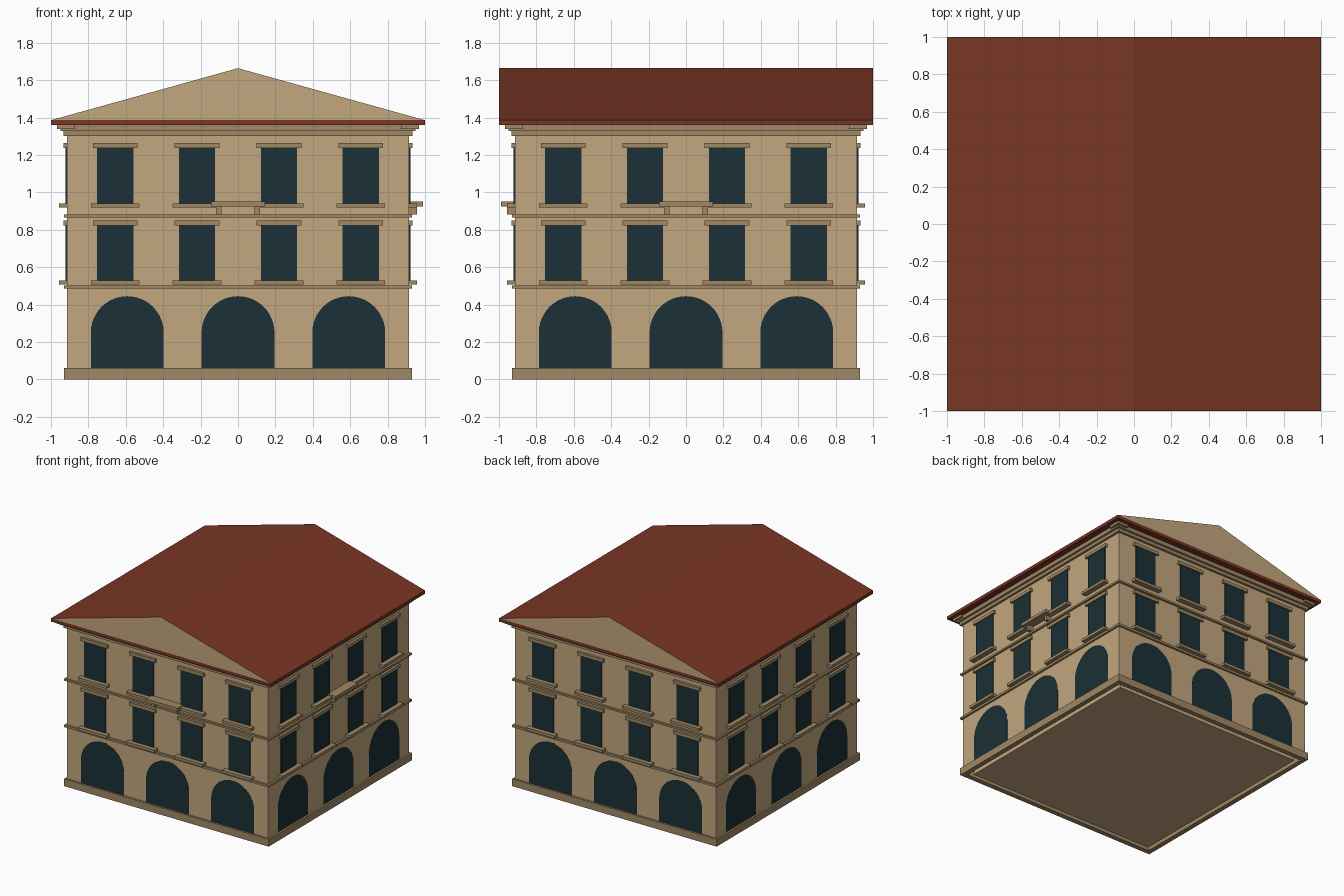
import bpy, bmesh
from math import pi, sin, cos
from mathutils import Matrix, Vector

if "Cube" in bpy.data.objects:
    bpy.data.objects.remove(bpy.data.objects["Cube"])


def material(name, rgb):
    m = bpy.data.materials.new(name)
    m.diffuse_color = (*rgb, 1)
    m.use_nodes = True
    m.node_tree.nodes["Principled BSDF"].inputs["Base Color"].default_value = m.diffuse_color
    return m


WALL = material("sandstone", (0.54, 0.385, 0.21))
TRIM = material("trim_stone", (0.35, 0.25, 0.13))
GLASS = material("dark_glass", (0.011, 0.03, 0.038))
TILE = material("roof_tile", (0.19, 0.037, 0.018))
W = 0.914  # half width of the walls


def finish(name, bm, mat, turn=0):
    bmesh.ops.recalc_face_normals(bm, faces=bm.faces)
    bm.transform(Matrix.Rotation(turn * pi / 2, 4, 'Z'))
    me = bpy.data.meshes.new(name)
    bm.to_mesh(me)
    bm.free()
    me.materials.append(mat)
    ob = bpy.data.objects.new(name, me)
    bpy.context.collection.objects.link(ob)
    return ob


def add_box(bm, x0, x1, y0, y1, z0, z1):
    size = Matrix.Diagonal((x1 - x0, y1 - y0, z1 - z0, 1))
    mid = Matrix.Translation(((x0 + x1) / 2, (y0 + y1) / 2, (z0 + z1) / 2))
    bmesh.ops.create_cube(bm, size=1, matrix=mid @ size)


def boxes(name, mat, turn, items):
    bm = bmesh.new()
    for b in items:
        add_box(bm, *b)
    return finish(name, bm, mat, turn)


def add_prism(bm, points, y0, y1):
    # extrude an xz outline along y
    face = bm.faces.new([bm.verts.new((x, y0, z)) for x, z in points])
    out = bmesh.ops.extrude_face_region(bm, geom=[face])
    moved = [v for v in out['geom'] if isinstance(v, bmesh.types.BMVert)]
    bmesh.ops.translate(bm, verts=moved, vec=Vector((0, y1 - y0, 0)))


def slab(name, half, z0, z1, mat):
    return boxes(name, mat, 0, [(-half, half, -half, half, z0, z1)])


# main walls on an inner core, string courses and stepped cornice
slab("core_base", 0.857, 0, 0.06, WALL)
slab("walls", W, 0.05, 1.36, WALL)
slab("lower_string_course", 0.93, 0.485, 0.503, TRIM)
slab("upper_string_course", 0.93, 0.867, 0.882, TRIM)
slab("cornice_lower", 0.933, 1.302, 1.328, TRIM)
slab("cornice_upper", 0.95, 1.328, 1.36, TRIM)
boxes("cornice_corner_blocks", TRIM, 0,
      [(x - 0.049, x + 0.049, y - 0.049, y + 0.049, 1.34, 1.36)
       for x in (-0.92, 0.92) for y in (-0.92, 0.92)])

# facade details, repeated on all four sides
columns = [-0.656, -0.219, 0.219, 0.656]
rows = [(0.53, 0.822), (0.941, 1.236)]
bays = [(x, z0, z1) for x in columns for z0, z1 in rows]
for turn, side in enumerate(["front", "right", "back", "left"]):
    boxes(side + "_plinth", TRIM, turn, [(-0.93, 0.89, -0.93, -0.89, 0, 0.06)])
    boxes(side + "_windows", GLASS, turn,
          [(x - 0.097, x + 0.097, -0.921, -0.9, a, b) for x, a, b in bays])
    boxes(side + "_window_sills", TRIM, turn,
          [(x - 0.13, x + 0.13, -0.957, -0.9, a - 0.023, a) for x, a, b in bays])
    boxes(side + "_window_lintels", TRIM, turn,
          [(x - 0.12, x + 0.12, -0.934, -0.9, b, b + 0.027) for x, a, b in bays])
    # round-headed ground floor openings
    bm = bmesh.new()
    for cx in (-0.592, 0, 0.592):
        r, spring = 0.195, 0.25
        head = [(cx + r * cos(pi * i / 24), spring + r * sin(pi * i / 24)) for i in range(25)]
        add_prism(bm, [(cx - r, 0.06), (cx + r, 0.06)] + head, -W - 0.001, -0.9)
    finish(side + "_arches", bm, GLASS, turn)
    # small balcony on the two street sides
    if turn < 2:
        boxes(side + "_balcony_slab", TRIM, turn, [(-0.145, 0.145, -0.99, -0.9, 0.925, 0.95)])
        boxes(side + "_balcony_brackets", TRIM, turn,
              [(c - 0.014, c + 0.014, -0.957, -0.9, 0.882, 0.925) for c in (-0.103, 0.103)])

# roof: eaves slab, tiled prism and stone gable ends
slab("eaves", 1.0, 1.36, 1.386, TILE)
bm = bmesh.new()
add_prism(bm, [(-1, 1.386), (1, 1.386), (0, 1.664)], -1, 1)
roof = finish("gable_roof", bm, TILE)
roof.data.materials.append(WALL)
for p in roof.data.polygons:
    if abs(p.normal.y) > 0.9:
        p.material_index = 1
